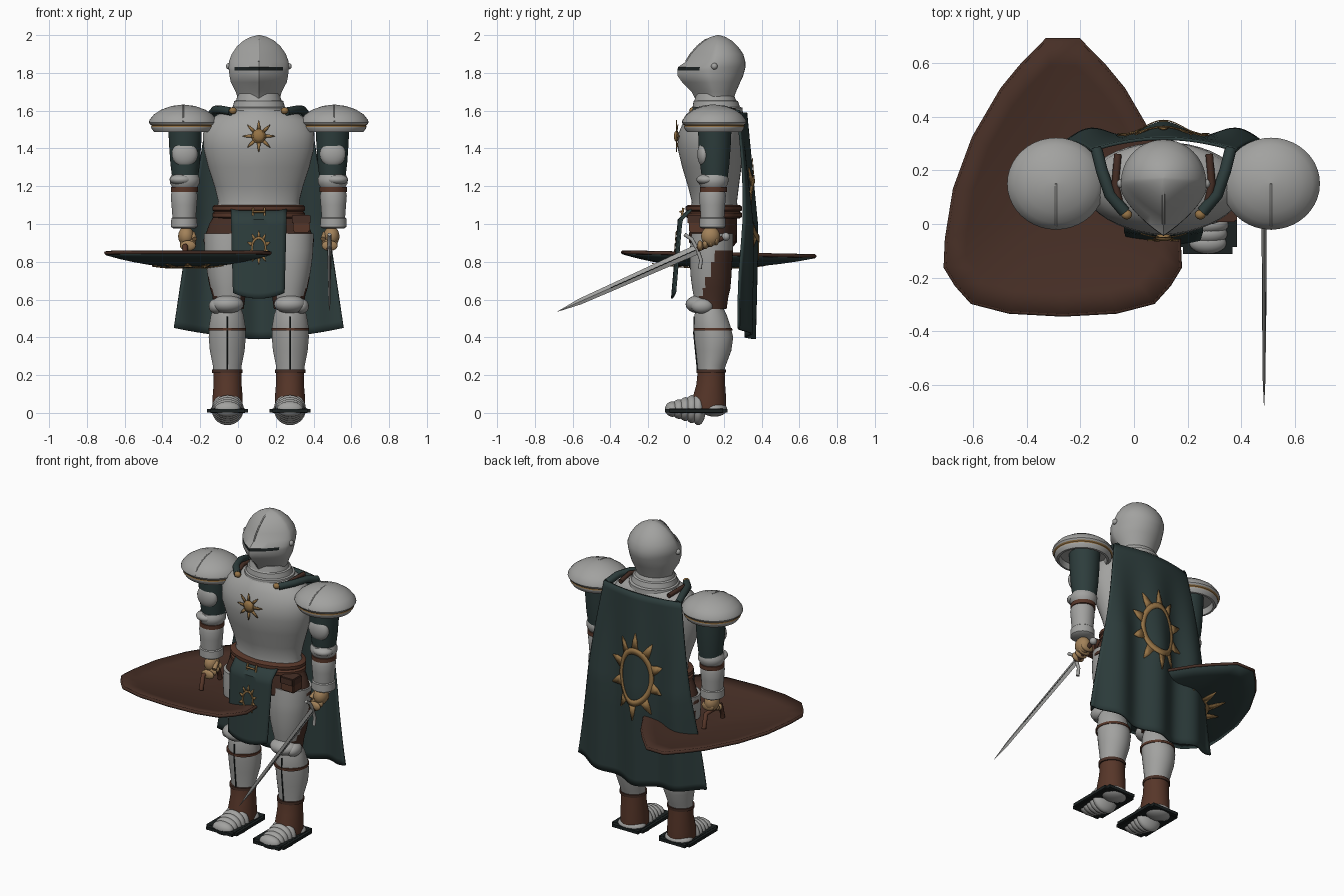
import bpy, bmesh, math
from mathutils import Vector

if bpy.data.objects.get("Cube"):
    bpy.data.objects.remove(bpy.data.objects["Cube"])


def material(name, r, g, b):
    m = bpy.data.materials.new(name)
    m.use_nodes = True
    m.diffuse_color = (r, g, b, 1)
    m.node_tree.nodes["Principled BSDF"].inputs["Base Color"].default_value = (r, g, b, 1)
    return m


STEEL = material("steel grey", .36, .36, .35)
GREEN = material("dark green cloth", .026, .046, .045)
BROWN = material("dark brown leather", .062, .028, .019)
BELT = material("red brown leather", .095, .037, .022)
GOLD = material("old gold", .3, .17, .06)
GLOVE = material("tan glove", .36, .22, .1)
BLACK = material("near black", .011, .015, .015)
MID = .11      # body centre line
BODY_Y = .15


def build(name, verts, faces, mats, rule=None, angle=40):
    mesh = bpy.data.meshes.new(name)
    mesh.from_pydata([tuple(v) for v in verts], [], faces)
    bm = bmesh.new()
    bm.from_mesh(mesh)
    bmesh.ops.remove_doubles(bm, verts=bm.verts, dist=.0001)
    bmesh.ops.recalc_face_normals(bm, faces=bm.faces)
    bm.to_mesh(mesh)
    bm.free()
    for m in mats if isinstance(mats, (list, tuple)) else [mats]:
        mesh.materials.append(m)
    if rule:
        for p in mesh.polygons:
            p.material_index = rule(p.center)
    mesh.shade_smooth()
    mesh.set_sharp_from_angle(angle=math.radians(angle))
    ob = bpy.data.objects.new(name, mesh)
    bpy.context.collection.objects.link(ob)
    return ob


def loft(name, rings, mats, x=MID, n=40, ridge=0, rule=None, angle=40):
    """Stack of rings (z, half width, front y, back y); ridge sharpens the front."""
    verts, faces = [], []
    for z, w, front, back in rings:
        mid, r = (front + back) / 2, (back - front) / 2
        for i in range(n):
            c, s = math.cos(math.tau * i / n), math.sin(math.tau * i / n)
            if s < 0:
                s = -((1 - ridge) * -s + ridge * (1 - abs(c)))
            verts.append((x + w * c, mid + r * s, z))
    for k in range(len(rings) - 1):
        for i in range(n):
            j = (i + 1) % n
            faces.append((k * n + i, k * n + j, k * n + n + j, k * n + n + i))
    faces += [list(range(n)), list(range(len(verts) - n, len(verts)))]
    return build(name, verts, faces, mats, rule, angle)


def round_loft(name, rings, mats, x, y=BODY_Y, depth=1, **kw):
    return loft(name, [(z, r, y - r * depth, y + r * depth) for z, r in rings], mats, x, **kw)


def shape(name, kind, centre, size, mat):
    bm = bmesh.new()
    if kind == "ball":
        bmesh.ops.create_uvsphere(bm, u_segments=24, v_segments=14, radius=1)
    else:
        bmesh.ops.create_cube(bm, size=2)
        bmesh.ops.bevel(bm, geom=bm.edges[:], offset=.15, segments=2, affect="EDGES")
    verts = [Vector(centre) + Vector(size) * v.co for v in bm.verts]
    faces = [[v.index for v in f.verts] for f in bm.faces]
    bm.free()
    return build(name, verts, faces, mat)


def tube(name, points, radius, mat, closed=False):
    curve = bpy.data.curves.new(name, "CURVE")
    curve.dimensions = "3D"
    curve.bevel_depth, curve.bevel_resolution, curve.use_fill_caps = radius, 2, True
    line = curve.splines.new("POLY")
    line.points.add(len(points) - 1)
    for p, co in zip(line.points, points):
        p.co = (*co, 1)
    line.use_cyclic_u = closed
    curve.materials.append(mat)
    ob = bpy.data.objects.new(name, curve)
    bpy.context.collection.objects.link(ob)
    return ob


def sheet(name, place, nu, nv, mats, thick):
    verts = [place(i / nu * 2 - 1, j / nv) for j in range(nv + 1) for i in range(nu + 1)]
    row = nu + 1
    faces = [(j * row + i, j * row + i + 1, j * row + row + i + 1, j * row + row + i)
             for j in range(nv) for i in range(nu)]
    return solid(build(name, verts, faces, mats), thick)


def solid(ob, thick, offset=0):
    mod = ob.modifiers.new("thickness", "SOLIDIFY")
    mod.thickness, mod.offset = thick, offset
    return ob


def sun(name, place, a, b, inner, rays, hub=False):
    """Ringed sun laid on a surface; a and b are the ray reach, inner the hole."""
    verts, faces, n = [], [], rays * 6
    rim = inner + .14

    def quad_strip(rows):
        start = len(verts)
        for left, right in rows:
            verts.extend(place(a * r * math.sin(t), b * r * math.cos(t)) for r, t in (left, right))
        faces.extend((start + 2 * k, start + 2 * k + 1, start + 2 * k + 3, start + 2 * k + 2)
                     for k in range(len(rows) - 1))
    quad_strip([((0 if hub else inner, math.tau * i / n), (rim, math.tau * i / n)) for i in range(n + 1)])
    for k in range(rays):
        t, half = math.tau * k / rays, math.pi / rays * .62
        quad_strip([((r, t - half * w), (r, t + half * w)) for r, w in
                    ((rim - .02, 1), (rim + (1 - rim) * .5, .5), (1, .06))])
    return solid(build(name, verts, faces, GOLD), .004)


# Helmet with pointed visor and eye slit
loft("helmet", [(1.66, .11, .05, .25), (1.7, .122, .03, .265), (1.75, .148, -.02, .287),
                (1.785, .155, -.045, .303), (1.812, .158, -.045, .31), (1.83, .16, -.043, .315),
                (1.86, .158, .0, .314), (1.9, .143, .025, .303), (1.94, .116, .06, .275),
                (1.97, .082, .095, .243), (1.99, .045, .13, .21), (2, .005, .165, .175)],
     [STEEL, BLACK], ridge=.6, rule=lambda c: int(1.812 < c.z < 1.83 and c.y < .08))
tube("helmet_comb", [(MID, y, z) for y, z in ((0, 1.86), (.025, 1.9), (.06, 1.94), (.1, 1.973), (.165, 1.994))],
     .005, STEEL)
loft("gorget", [(1.56, .19, .0, .305), (1.6, .15, .025, .3), (1.615, .148, .025, .3), (1.62, .138, .035, .285),
                (1.65, .13, .04, .275), (1.655, .12, .045, .265), (1.69, .11, .055, .25)], STEEL, angle=25)

# Breastplate, belts and hip skirt
loft("breastplate", [(1.08, .222, .025, .275), (1.12, .215, .03, .27), (1.2, .235, .01, .28), (1.3, .268, -.02, .293),
                     (1.4, .293, -.044, .3), (1.48, .295, -.04, .305), (1.55, .265, -.01, .303),
                     (1.59, .2, .015, .3), (1.61, .14, .04, .28)], STEEL, ridge=.12)
loft("hip_skirt", [(.88, .22, .04, .25), (.905, .292, .015, .27), (.92, .292, .015, .27), (1.0, .262, .02, .27),
                   (1.05, .235, .02, .27)], BROWN)
for k, z in enumerate((1.03, 1.065)):
    loft(f"belt_{k}", [(z, .235, .01, .285), (z + .008, .246, -.002, .297), (z + .027, .246, -.002, .297),
                       (z + .035, .235, .01, .285)], BELT)
shape("belt_pouch", "box", (.335, .06, 1.0), (.045, .045, .045), BELT)
shape("pouch_flap", "box", (.335, .052, 1.025), (.049, .045, .022), BROWN)


# Front tabard
def tabard_y(z):
    return -.045 - .03 * (.95 - z) / .35 if z < 1.02 else -.04 + (z - 1.02)


def tabard(u, v):
    z = 1.08 - v * (.475 - .03 * u * u)
    return MID + u * (.148 - .012 * v), tabard_y(z) + .015 * u * u, z


sheet("tabard", tabard, 12, 16, GREEN, .01)
sun("tabard_sun", lambda u, v: (MID + u, tabard_y(.875 + v) - .008, .875 + v), .062, .09, .5, 10)
for dx in (-.03, .03):
    tube("buckle", [(MID + dx, -.022, 1.045), (MID + dx, -.014, 1.085)], .006, GOLD)
tube("buckle_bar", [(MID - .03, -.03, 1.065), (MID + .03, -.03, 1.065)], .006, GOLD)
sun("chest_sun", lambda u, v: (MID + u, -.05 + 2 * u * u, 1.465 + v), .085, .085, .3, 8, True)
shape("chest_sun_boss", "ball", (MID, -.05, 1.465), (.03, .014, .03), GOLD)


# Cape with folds and a large sun
def cape_y(u, x, v):
    spread = min(1, 2 * v)
    return (.318 + .036 * spread - .03 * max(0, v - .6) - .045 * u * u
            + .022 * spread * math.cos(math.tau * x / .28))


def cape(u, v):
    x = u * (.27 + .18 * v)
    return MID + x, cape_y(u, x, v), 1.59 - v * (1.2 - .06 * abs(u) ** 1.5)


def cape_mark(u, v):
    h = (1.59 - 1.08 - v) / 1.2
    return MID + u, cape_y(u / (.27 + .18 * h), u, h) + .01, 1.08 + v


sheet("cape", cape, 48, 30, GREEN, .012)
sun("cape_sun", cape_mark, .18, .27, .52, 10)

for s, side in ((-1, "right"), (1, "left")):
    def at(dx):
        return MID + s * dx

    shape(f"{side}_visor_pivot", "ball", (at(.158), BODY_Y, 1.835), (.016, .017, .017), STEEL)
    # Cape shoulder fold and clasp
    tube(f"{side}_cape_fold", [(at(.25), .28, 1.58), (at(.23), .2, 1.605), (at(.2), .11, 1.605),
                               (at(.145), .045, 1.595)], .022, GREEN)
    shape(f"{side}_cape_clasp", "ball", (at(.137), .035, 1.6), (.02, .018, .018), GOLD)
    tube(f"{side}_shoulder_strap", [(at(.17), .26, 1.6), (at(.18), .15, 1.61), (at(.16), .06, 1.59)], .014, BROWN)

    # Domed shoulder guard, hollow below, with gold trim
    round_loft(f"{side}_pauldron",
               [(1.632, .005), (1.625, .06), (1.606, .115), (1.58, .155), (1.552, .178), (1.538, .182), (1.528, .176),
                (1.522, .168), (1.514, .17), (1.506, .168), (1.488, .155), (1.487, .142), (1.525, .135)],
               [STEEL, GOLD], at(.4), depth=.94,
               rule=lambda c: int(1.512 < c.z < 1.527 and abs(c.x - MID) != .4 and
                                  math.hypot(c.x - MID - s * .4, c.y - BODY_Y) > .145))
    tube(f"{side}_pauldron_ridge", [(at(.4), BODY_Y - r * .94, z) for r, z in
                                    ((0, 1.63), (.06, 1.624), (.115, 1.605), (.155, 1.579), (.18, 1.54))],
         .004, STEEL)

    # Arm: sleeve, plates, elbow, forearm and gloved hand
    round_loft(f"{side}_sleeve", [(1.24, .068), (1.32, .078), (1.42, .085), (1.53, .09)], GREEN, at(.39), .152)
    shape(f"{side}_upper_arm_plate", "ball", (at(.392), .095, 1.37), (.068, .035, .068), STEEL)
    round_loft(f"{side}_elbow", [(1.195, .066), (1.215, .078), (1.24, .08), (1.26, .07)], STEEL, at(.392), .145)
    shape(f"{side}_elbow_cap", "ball", (at(.41), .11, 1.235), (.062, .055, .03), STEEL)
    round_loft(f"{side}_elbow_strap", [(1.17, .072), (1.195, .072)], BELT, at(.394), .145)
    round_loft(f"{side}_forearm", [(.975, .055), (.985, .07), (1.03, .068), (1.035, .062), (1.1, .067),
                                   (1.15, .071), (1.172, .066)], STEEL, at(.395), .14)
    shape(f"{side}_palm", "ball", (at(.385), .13, .935), (.042, .05, .052), GLOVE)
    for k in range(4):
        shape(f"{side}_finger_{k}", "ball", (at(.375), .075 + .028 * k, .885 + .01 * k), (.042, .016, .028), GLOVE)
    tube(f"{side}_thumb", [(at(.35), .13, .95), (at(.34), .09, .92)], .014, GLOVE)

    # Leg: plated thigh with leather back, knee and greave
    loft(f"{side}_thigh", [(.55, .078, .05, .215), (.62, .088, .04, .225), (.66, .1, .033, .235),
                           (.72, .112, .025, .24), (.8, .124, .02, .245), (.86, .13, .02, .25), (.95, .132, .03, .25)],
         [STEEL, BROWN], at(.158), rule=lambda c: int(c.z < .85 and c.y > .08 + (c.z - .6) * .3))
    shape(f"{side}_knee_cap", "ball", (at(.165), .068, .575), (.085, .07, .048), STEEL)
    shape(f"{side}_knee_wing", "ball", (at(.225), .085, .565), (.04, .058, .04), STEEL)
    loft(f"{side}_greave", [(.215, .074, .063, .2), (.25, .076, .06, .21), (.33, .092, .052, .24), (.4, .098, .043, .25),
                            (.46, .096, .042, .235), (.52, .086, .045, .215), (.55, .075, .055, .2)],
         STEEL, at(.167), ridge=.25)
    tube(f"{side}_greave_ridge", [(at(.167), y, z) for z, y in ((.22, .062), (.33, .051), (.42, .042), (.51, .045))],
         .004, BLACK)
    loft(f"{side}_calf_strap", [(.435, .1, .039, .246), (.45, .1, .039, .244)], BELT, at(.167))
    loft(f"{side}_ankle_strap", [(.212, .08, .055, .21), (.23, .08, .055, .212)], BROWN, at(.167))

    # Boot, layered foot plates and sole
    loft(f"{side}_boot", [(.02, .08, .03, .212), (.08, .08, .035, .212), (.15, .074, .055, .207), (.22, .074, .062, .205)],
         BELT, at(.165))
    for k in range(5):
        shape(f"{side}_foot_plate_{k}", "ball", (at(.165), .065 - .034 * k, .02), (.085 - .004 * k, .04, .085 - .011 * k),
              STEEL)
    shape(f"{side}_heel_plate", "ball", (at(.165), .15, .02), (.088, .068, .04), STEEL)
    shape(f"{side}_sole", "box", (at(.165), .055, .011), (.108, .166, .011), BLACK)

# Shield held flat: shallow bowl, leather inside and cloth colour outside
SX, SY = -.265, .12
half = [(.06, .683), (.155, .585), (.225, .5), (.33, .32), (.4, .13), (.43, -.055), (.435, -.16),
        (.395, -.225), (.337, -.29), (.2, -.325)]
outline = half + [(0, -.336)] + [(-x, y) for x, y in reversed(half)]


def bowl(t, y):
    return .785 + .062 * t * t - .02 * (y - SY)


for part, drop, mat in (("shield_back", 0, BROWN), ("shield_face", -.012, GREEN)):
    count, steps = len(outline), 6
    verts = [(SX + x * k / steps, SY + (y - SY) * k / steps, bowl(k / steps, SY + (y - SY) * k / steps) + drop)
             for k in range(steps + 1) for x, y in outline]
    faces = [(k * count + i, k * count + (i + 1) % count, (k + 1) * count + (i + 1) % count, (k + 1) * count + i)
             for k in range(steps) for i in range(count)]
    solid(build(part, verts, faces, mat), .01)
tube("shield_rim", [(SX + x, y, bowl(1, y) - .006) for x, y in outline], .009, BROWN, True)
sun("shield_sun", lambda u, v: (SX + u, SY + v, bowl(math.hypot(u / .42, v / .5), SY + v) - .022),
    .2, .3, .48, 10)
tube("shield_grip", [(-.28, .03, .8), (-.28, .05, .885), (-.28, .2, .885), (-.28, .22, .8)], .014, BELT)

# Sword built upright, then swung forward and down
sword = [
    loft("sword_blade", [(0, .008, -.026, .026), (.68, .006, -.016, .016), (.81, .0005, -.001, .001)],
         STEEL, 0, 4, angle=10),
    loft("sword_fuller", [(.01, .009, -.004, .004), (.5, .008, -.003, .003)], BLACK, 0, 8),
    round_loft("sword_grip", [(-.15, .013), (0, .015)], BROWN, 0, 0),
    shape("sword_pommel", "ball", (0, 0, -.165), (.022, .022, .022), STEEL),
    tube("sword_guard", [(0, -.1, .03), (0, -.06, .005), (0, 0, 0), (0, .06, .005), (0, .1, .03)], .01, STEEL),
]
for ob in sword:
    ob.rotation_euler = (math.radians(114), 0, 0)
    ob.location = (.484, .06, .866)
